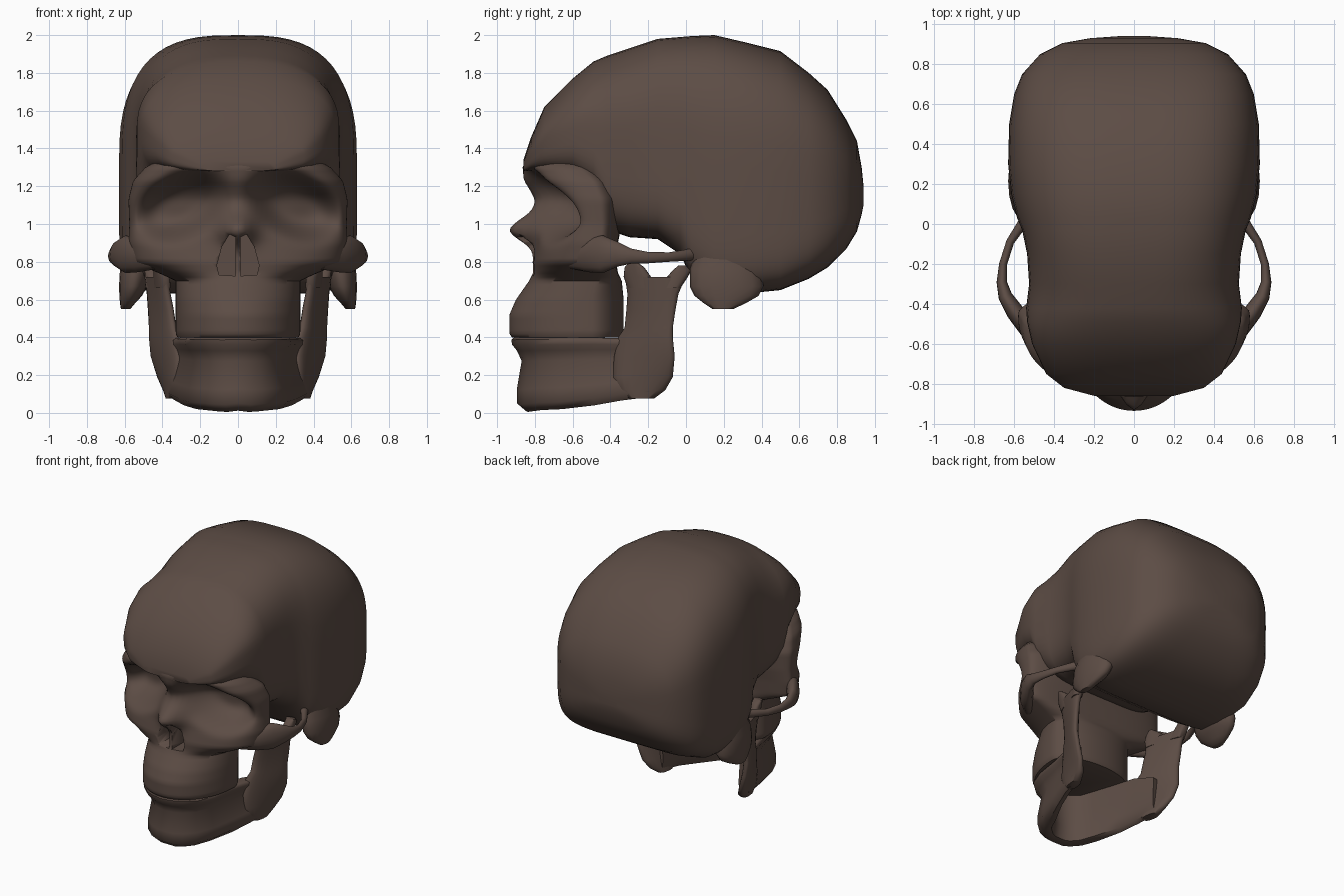
import bpy, bmesh, math
from mathutils import Vector

if "Cube" in bpy.data.objects:
    bpy.data.objects.remove(bpy.data.objects["Cube"])

bone = bpy.data.materials.new("dark_brown_bone")
bone.diffuse_color = (0.108, 0.073, 0.059, 1)
bone.use_nodes = True
bone.node_tree.nodes["Principled BSDF"].inputs["Base Color"].default_value = bone.diffuse_color


def finish(name, bm, angle=50):
    bmesh.ops.recalc_face_normals(bm, faces=bm.faces[:])
    mesh = bpy.data.meshes.new(name)
    bm.to_mesh(mesh)
    bm.free()
    mesh.materials.append(bone)
    ob = bpy.data.objects.new(name, mesh)
    bpy.context.collection.objects.link(ob)
    bpy.ops.object.select_all(action='DESELECT')
    ob.select_set(True)
    bpy.context.view_layer.objects.active = ob
    bpy.ops.object.shade_smooth_by_angle(angle=math.radians(angle))
    return ob


def loft(name, rings, angle=50):
    """Skin a closed body through equal-sized rings of points."""
    bm = bmesh.new()
    rows = [[bm.verts.new(p) for p in ring] for ring in rings]
    n = len(rows[0])
    for a, b in zip(rows, rows[1:]):
        for i in range(n):
            j = (i + 1) % n
            bm.faces.new((a[i], a[j], b[j], b[i]))
    bm.faces.new(rows[0])
    bm.faces.new(rows[-1])
    return finish(name, bm, angle)


def oval(n, power, low=None):
    """Unit superellipse points, with an optional other power below."""
    pts = []
    for i in range(n):
        t = 2 * math.pi * i / n
        c, s = math.cos(t), math.sin(t)
        p = low if low and s < 0 else power
        pts.append((math.copysign(abs(c) ** (2 / p), c), math.copysign(abs(s) ** (2 / p), s)))
    return pts


def sample(table, t):
    """Linear interpolation in a table of rows keyed by the first value."""
    for a, b in zip(table, table[1:]):
        if t <= b[0]:
            f = (t - a[0]) / (b[0] - a[0])
            return [p + (q - p) * f for p, q in zip(a, b)]
    return list(table[-1])


# Cranium: upright cross-sections (y, half width, bottom, top)
sections = [(-.86, .20, 1.28, 1.34), (-.82, .35, 1.28, 1.46), (-.75, .44, 1.27, 1.62),
            (-.6, .51, 1.25, 1.77), (-.49, .535, 1.15, 1.86), (-.42, .54, .97, 1.89),
            (-.3, .525, .93, 1.93), (-.15, .535, .92, 1.98), (-.03, .56, .84, 1.99),
            (.03, .585, .71, 1.995), (.15, .615, .635, 2.0),
            (.3, .63, .63, 1.965), (.5, .625, .65, 1.915), (.65, .60, .71, 1.80),
            (.75, .56, .77, 1.71), (.85, .47, .87, 1.55), (.905, .36, .96, 1.44),
            (.93, .22, 1.05, 1.3), (.94, .08, 1.1, 1.2)]
# Roundness along the head (y, upper power, lower power)
powers = [(-.9, 2.2, 4), (-.5, 2.4, 4), (-.1, 2.9, 5), (.1, 2.9, 7), (.55, 2.9, 7), (.95, 2.7, 4)]
rings = []
for y, w, lo, hi in sections:
    _, up, low = sample(powers, y)
    rings.append([(w * c, y, (lo + hi) / 2 + (hi - lo) / 2 * s) for c, s in oval(60, up, low)])
loft("cranium", rings, 60)

# Face: level slices (z, half width, front y, middle y, back y)
slices = [(.398, .32, -.92, -.5, -.34), (.42, .33, -.935, -.5, -.33), (.52, .33, -.935, -.5, -.33),
          (.60, .33, -.90, -.5, -.33), (.70, .33, -.83, -.48, -.34), (.74, .42, -.81, -.46, -.36),
          (.80, .56, -.81, -.45, -.37), (.90, .58, -.79, -.45, -.36), (1.0, .575, -.78, -.45, -.34),
          (1.13, .58, -.80, -.46, -.33), (1.23, .555, -.86, -.50, -.37), (1.30, .49, -.865, -.57, -.43),
          (1.35, .40, -.84, -.6, -.48), (1.42, .28, -.74, -.6, -.5)]


def face_point(c, s, z):
    _, w, front, mid, back = sample(slices, z)
    x = w * c
    if s >= 0:
        return (x, mid + (back - mid) * s, z)
    y = mid + (mid - front) * s
    # eye socket hollow, then the bridge of the nose
    ex = abs(x) - .30
    r = (ex / .21) ** 2 + ((z - 1.1 + .28 * ex) / .15) ** 2
    y += .22 * math.exp(-r * r) * min(1, -s * 2)
    y -= .15 * math.exp(-(x / .085) ** 2 - ((z - .97) / .08) ** 2)
    return (x, y, z)


upper, lower = oval(144, 2.3), oval(144, 2.05)
levels = [.398 + 1.022 * k / 51 for k in range(52)]
face = loft("face", [[face_point(c, s, z) for c, s in (upper if z > .72 else lower)]
                     for z in levels], 60)

# Nose openings cut either side of a thin septum
outline = [(.012, .725), (.10, .73), (.112, .78), (.085, .88), (.045, .945), (.012, .93)]
for side, label in ((1, "left"), (-1, "right")):
    cutter = loft(label + "_nose_cutter",
                  [[(side * x, y, z) for x, z in outline] for y in (-1.1, -.66)])
    cutter.hide_render = True
    cutter.hide_set(True)
    cut = face.modifiers.new(label + "_nose_opening", 'BOOLEAN')
    cut.operation = 'DIFFERENCE'
    cut.object = cutter

# Cheekbone and arch: centre line (x, y, z, thickness, height)
arch = [(.44, -.60, .83, .05, .07), (.53, -.52, .835, .05, .09), (.595, -.44, .84, .045, .1),
        (.645, -.36, .84, .035, .065), (.662, -.29, .83, .026, .04), (.655, -.2, .822, .02, .03),
        (.62, -.09, .825, .02, .025), (.56, .0, .835, .025, .03), (.50, .08, .85, .03, .04)]
# Bony point behind the ear: (z, x, x radius, y, y radius)
mastoid = [(.55, .595, .025, .195, .055), (.58, .585, .04, .205, .11), (.62, .568, .06, .215, .17),
           (.67, .555, .075, .215, .195), (.76, .54, .085, .21, .19), (.95, .48, .09, .22, .14)]
# Upright jaw branch in level slices (z, front y, back y), forked at the top
stem = [(.075, -.30, -.17), (.12, -.36, -.11), (.19, -.39, -.07), (.30, -.38, -.06),
        (.40, -.36, -.07), (.45, -.325, -.07), (.55, -.315, -.055), (.63, -.31, -.04),
        (.70, -.32, -.01), (.72, -.325, .01)]
front_fork = [(.66, -.31, -.18), (.72, -.33, -.185), (.77, -.325, -.22), (.80, -.30, -.26)]
rear_fork = [(.66, -.13, -.03), (.72, -.10, .01), (.755, -.07, .025), (.78, -.04, .0)]
lean = [(0, .385, .02), (.075, .40, .03), (.19, .45, .08), (.35, .50, .13), (.5, .495, .12),
        (.8, .495, .06)]
circle = oval(16, 2)
blade = oval(20, 2.6)


def jaw_slices(rows, side):
    """Flat blades whose front edge turns inward."""
    rings = []
    for z, front, back in rows:
        ring = []
        for c, s in blade:
            y = (front + back) / 2 + (back - front) / 2 * s
            _, x, turn = sample(lean, z)
            x += -.035 + .035 * c - turn * max(0, -.06 - y) / .27
            ring.append((side * x, y, z))
        rings.append(ring)
    return rings


for side, label in ((1, "left_"), (-1, "right_")):
    rings = []
    for k, (x, y, z, t, h) in enumerate(arch):
        a, b = arch[max(k - 1, 0)], arch[min(k + 1, len(arch) - 1)]
        d = Vector((b[0] - a[0], b[1] - a[1])).normalized()
        rings.append([(side * (x + d.y * t * c), y - d.x * t * c, z + h * s) for c, s in circle])
    loft(label + "cheek_arch", rings, 60)
    loft(label + "mastoid", [[(side * (x + rx * c), y + ry * s, z) for c, s in circle]
                             for z, x, rx, y, ry in mastoid], 60)
    loft(label + "jaw_branch", jaw_slices(stem, side), 60)
    loft(label + "jaw_front_fork", jaw_slices(front_fork, side), 60)
    loft(label + "jaw_hinge", jaw_slices(rear_fork, side), 60)

# Lower jaw: half path of the outer edge (x, y, bottom, top, lean in), mirrored into a U
half = [(0, -.93, .012, .399, 0), (.08, -.915, .005, .399, 0), (.15, -.885, .008, .399, 0),
        (.235, -.81, .015, .399, 0), (.295, -.68, .02, .399, .01), (.34, -.50, .04, .399, .03),
        (.385, -.36, .065, .395, .04), (.42, -.2, .085, .36, .02)]
path = [(-p[0], *p[1:]) for p in half[:0:-1]] + half
# Cross-section of the jaw body (inset from outer edge, height fraction)
body = [(.08, 0), (.035, .1), (.035, .3), (.06, .68), (.035, .82), (.01, .9), (.005, .97), (.02, 1),
        (.11, 1), (.12, .7), (.14, .3), (.13, .04)]
rings = []
for k, (x, y, lo, hi, tilt) in enumerate(path):
    a, b = path[max(k - 1, 0)], path[min(k + 1, len(path) - 1)]
    d = Vector((b[0] - a[0], b[1] - a[1])).normalized()
    slim = 1 if abs(x) < .32 else .7
    rings.append([(x - d.y * (i * slim + tilt * f), y + d.x * (i * slim + tilt * f),
                   lo + (hi - lo) * f) for i, f in body])
loft("lower_jaw", rings, 60)
